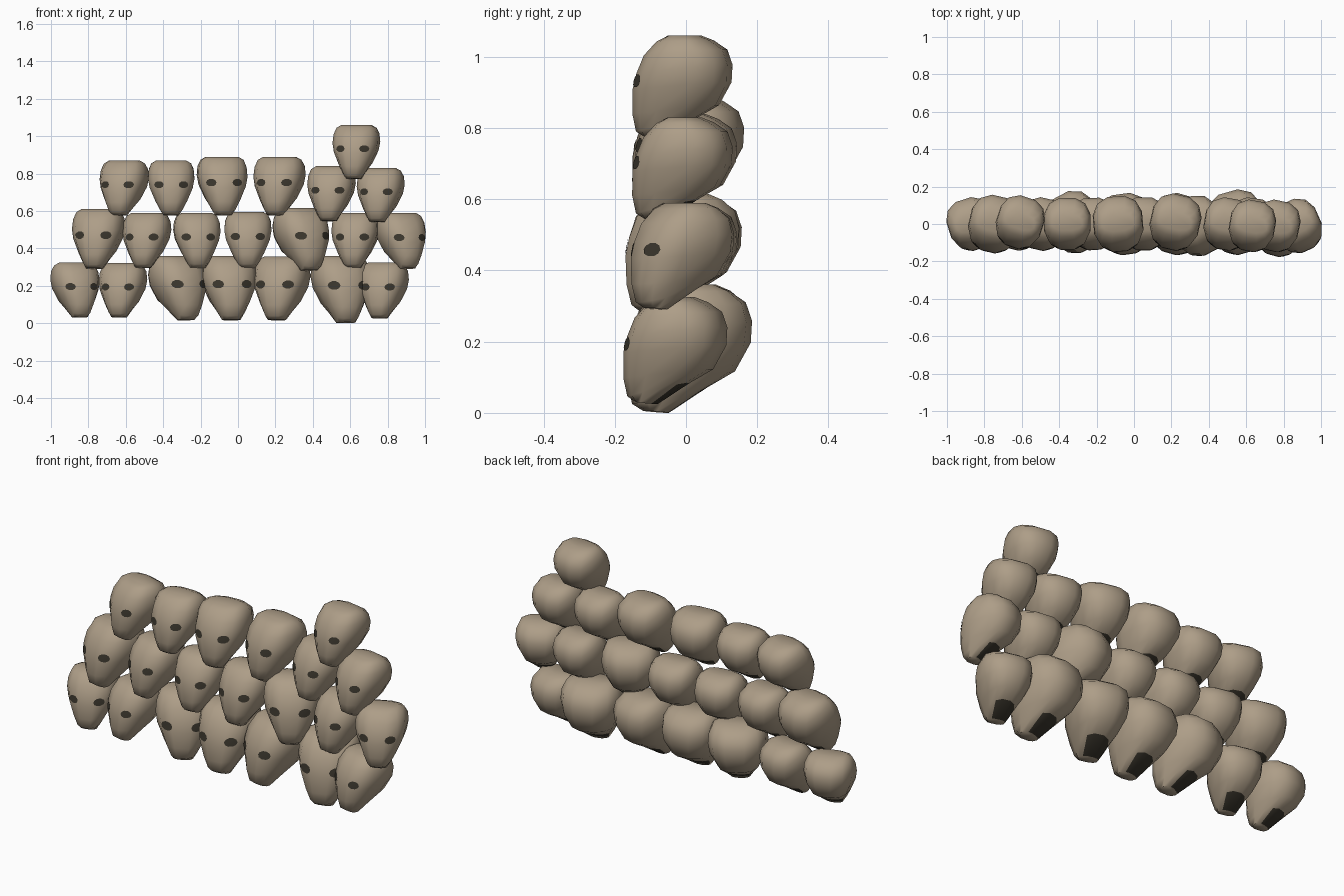
import bpy, bmesh, math
from mathutils import Vector, Matrix
from mathutils.bvhtree import BVHTree

if "Cube" in bpy.data.objects:
    bpy.data.objects.remove(bpy.data.objects["Cube"])


def material(name, rgb):
    m = bpy.data.materials.new(name)
    m.diffuse_color = (*rgb, 1)
    m.use_nodes = True
    m.node_tree.nodes["Principled BSDF"].inputs["Base Color"].default_value = m.diffuse_color
    return m


bone = material("aged bone", (0.42, 0.34, 0.245))
dark = material("dark hollow", (0.043, 0.037, 0.026))

SIDES = 12
HEIGHT = 0.292
# skull cross-sections from chin to crown: front z, back z, front y, back y, half width
RINGS = [
    (0.005, 0.000, -0.115, -0.060, 0.042),
    (0.020, 0.058, -0.140, 0.030, 0.062),
    (0.070, 0.095, -0.150, 0.095, 0.087),
    (0.140, 0.160, -0.148, 0.130, 0.117),
    (0.185, 0.210, -0.136, 0.132, 0.126),
    (0.235, 0.252, -0.115, 0.117, 0.122),
    (0.275, 0.278, -0.078, 0.078, 0.108),
    (0.292, 0.292, -0.045, 0.042, 0.082),
]


def rounded(v):
    return math.copysign(abs(v) ** 0.8, v)


def skull_mesh():
    bm = bmesh.new()
    rings = []
    for zf, zb, yf, yb, hw in RINGS:
        ring = []
        for i in range(SIDES):
            a = 2 * math.pi * (i + 0.5) / SIDES
            x, t = rounded(math.cos(a)), rounded(math.sin(a))
            mix = (t + 1) / 2
            ring.append(bm.verts.new((x * hw, yf + (yb - yf) * mix, zf + (zb - zf) * mix)))
        rings.append(ring)
    for r, (lo, hi) in enumerate(zip(rings, rings[1:])):
        for i in range(SIDES):
            j = (i + 1) % SIDES
            f = bm.faces.new((lo[i], lo[j], hi[j], hi[i]))
            # hollow at the back of the underside
            if r == 0 and 1 <= i <= 4:
                f.material_index = 1
    bm.faces.new(rings[0][::-1])
    bm.faces.new(rings[-1])
    bmesh.ops.recalc_face_normals(bm, faces=bm.faces[:])

    # eye sockets: thin ovals laid onto the face
    tree = BVHTree.FromBMesh(bm)

    def on_face(x, z):
        hit = tree.ray_cast(Vector((x, -1, z)), Vector((0, 1, 0)))[0]
        return bm.verts.new(hit + Vector((0, -0.003, 0)))

    for cx in (-0.065, 0.065):
        cz, n = 0.164, 10
        centre = on_face(cx, cz)
        loops = [[on_face(cx + 0.025 * k * math.cos(2 * math.pi * i / n),
                          cz + 0.019 * k * math.sin(2 * math.pi * i / n))
                  for i in range(n)] for k in (0.5, 1)]
        for i in range(n):
            j = (i + 1) % n
            for quad in ((centre, loops[0][i], loops[0][j]),
                         (loops[0][i], loops[1][i], loops[1][j], loops[0][j])):
                bm.faces.new(quad).material_index = 1
    me = bpy.data.meshes.new("skull")
    bm.to_mesh(me)
    bm.free()
    me.materials.append(bone)
    me.materials.append(dark)
    me.polygons.foreach_set("use_smooth", [True] * len(me.polygons))
    me.set_sharp_from_angle(angle=math.radians(50))
    return me


# centre x, bottom z, top z, turn in degrees, centre y
SKULLS = [
    # bottom row
    (-0.872, 0.030, 0.325, 18, 0.00), (-0.615, 0.030, 0.322, -14, 0.00),
    (-0.325, 0.015, 0.360, 28, 0.01), (-0.050, 0.015, 0.360, 8, 0.00),
    (0.235, 0.015, 0.357, -16, 0.00), (0.548, 0.000, 0.360, 16, 0.01),
    (0.780, 0.025, 0.325, -15, -0.03),
    # second row
    (-0.745, 0.290, 0.612, -13, 0.00), (-0.487, 0.295, 0.590, -13, 0.00),
    (-0.220, 0.295, 0.590, 4, 0.00), (0.053, 0.295, 0.595, 0, 0.00),
    (0.335, 0.280, 0.615, 28, -0.01), (0.628, 0.295, 0.590, -8, 0.00),
    (0.870, 0.290, 0.590, 24, -0.01),
    # third row
    (-0.608, 0.575, 0.870, -18, 0.01), (-0.357, 0.575, 0.870, 0, 0.00),
    (-0.085, 0.575, 0.890, 5, 0.00), (0.222, 0.575, 0.890, -13, 0.01),
    (0.500, 0.545, 0.840, -10, 0.00), (0.763, 0.540, 0.830, -12, -0.01),
    # single skull on top
    (0.633, 0.770, 1.060, -10, -0.01),
]

mesh = skull_mesh()
for n, (x, z0, z1, turn, y) in enumerate(SKULLS, 1):
    ob = bpy.data.objects.new(f"skull_{n:02d}", mesh)
    bpy.context.collection.objects.link(ob)
    s = (z1 - z0) / HEIGHT
    rot = Matrix.Rotation(math.radians(turn), 4, "Z")
    pts = [rot @ v.co * s for v in mesh.vertices]
    mid = [(min(p[k] for p in pts) + max(p[k] for p in pts)) / 2 for k in (0, 1)]
    ob.location = (x - mid[0], y - mid[1], z0)
    ob.rotation_euler.z = math.radians(turn)
    ob.scale = (s, s, s)
